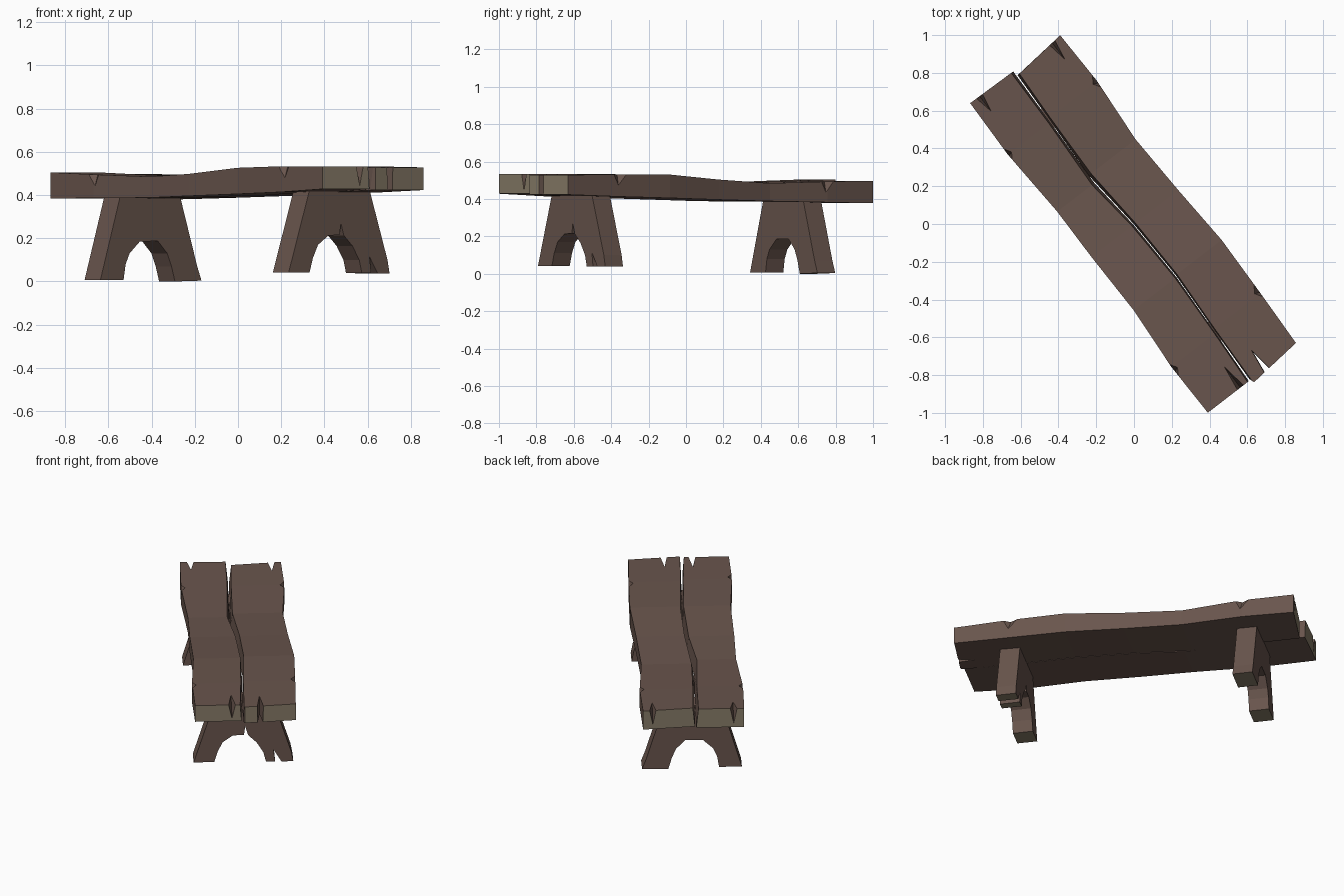
import bpy, bmesh, math
from mathutils import Matrix, Vector

cube = bpy.data.objects.get("Cube")
if cube:
    bpy.data.objects.remove(cube)

TURN = Matrix.Rotation(math.radians(-52.4), 4, 'Z')


def material(name, rgb):
    m = bpy.data.materials.new(name)
    m.use_nodes = True
    col = (*rgb, 1)
    m.diffuse_color = col
    bsdf = m.node_tree.nodes["Principled BSDF"]
    bsdf.inputs["Base Color"].default_value = col
    bsdf.inputs["Roughness"].default_value = 0.9
    return m


WOOD = material("brown wood", (0.141, 0.091, 0.074))
GRAIN = material("pale end grain", (0.25, 0.205, 0.142))


def make_object(name, bm):
    bmesh.ops.recalc_face_normals(bm, faces=bm.faces)
    mesh = bpy.data.meshes.new(name)
    bm.to_mesh(mesh)
    bm.free()
    mesh.materials.append(WOOD)
    mesh.materials.append(GRAIN)
    obj = bpy.data.objects.new(name, mesh)
    bpy.context.collection.objects.link(obj)
    return obj


def cut(obj, hulls):
    """Carve convex chips out of a part and bake the result."""
    cutters = []
    for pts in hulls:
        bm = bmesh.new()
        for p in pts:
            bm.verts.new(p)
        bmesh.ops.convex_hull(bm, input=bm.verts)
        c = make_object("chip_cutter", bm)
        c.hide_render = True
        cutters.append(c)
        mod = obj.modifiers.new("chip", 'BOOLEAN')
        mod.operation, mod.solver, mod.object = 'DIFFERENCE', 'EXACT', c
    bpy.context.view_layer.update()
    dg = bpy.context.evaluated_depsgraph_get()
    baked = bpy.data.meshes.new_from_object(obj.evaluated_get(dg))
    obj.modifiers.clear()
    obj.data = baked
    for c in cutters:
        bpy.data.objects.remove(c)


def end_split(tip, mouth, v, half, z, depth):
    """Wedge opening toward a plank end."""
    return [(tip, v, z), (mouth, v - half, z), (mouth, v + half, z), (mouth, v, z - depth)]


def edge_chip(u, side, z):
    """Shallow bite from a long top edge."""
    return [(u - 0.08, side * 0.325, z), (u + 0.08, side * 0.325, z),
            (u, side * 0.275, z), (u + 0.02, side * 0.325, z - 0.11)]


# Seat planks: cross-sections lofted along the length
# each station: outer u, inner u, outer v, seam v, seam half gap, top z, bottom z
def plank(name, side, stations, hulls):
    bm = bmesh.new()
    rings = []
    for uo, ui, vo, seam, gap, top, low in stations:
        inner = seam + side * gap
        rings.append([bm.verts.new(p) for p in (
            (uo, vo, top), (ui, inner, top),
            (ui, seam + side * 0.002, low), (uo, vo, low))])
    for a, b in zip(rings, rings[1:]):
        for i in range(4):
            j = (i + 1) % 4
            bm.faces.new((a[i], a[j], b[j], b[i]))
    for ring in (rings[0], rings[-1]):
        bm.faces.new(ring).material_index = 1
    obj = make_object(name, bm)
    cut(obj, hulls)
    obj.data.transform(TURN)


plank("left_plank", 1, [
    (-1.03, -1.0, 0.30, -0.01, 0.015, 0.497, 0.377),
    (-0.72, -0.72, 0.307, -0.02, 0.012, 0.493, 0.382),
    (-0.35, -0.35, 0.28, -0.035, 0.018, 0.484, 0.388),
    (0.0, 0.0, 0.295, -0.003, 0.012, 0.503, 0.396),
    (0.35, 0.35, 0.316, 0.008, 0.01, 0.53, 0.405),
    (0.70, 0.70, 0.307, -0.008, 0.008, 0.532, 0.413),
    (1.022, 1.052, 0.295, -0.02, 0.008, 0.528, 0.423),
], [
    end_split(-0.895, -1.045, 0.242, 0.025, 0.51, 0.12),
    end_split(0.905, 1.07, 0.085, 0.022, 0.54, 0.9),
    edge_chip(-0.72, 1, 0.505), edge_chip(0.68, 1, 0.545),
    # slanted inner corner
    [(u, v, z) for z in (0.3, 0.6) for u, v in ((0.99, -0.03), (1.07, -0.03), (1.07, 0.0))],
])

plank("right_plank", -1, [
    (-1.036, -1.03, -0.297, -0.012, 0.015, 0.505, 0.384),
    (-0.70, -0.70, -0.305, -0.02, 0.012, 0.495, 0.386),
    (-0.30, -0.30, -0.282, -0.032, 0.018, 0.485, 0.388),
    (0.0, 0.0, -0.285, -0.003, 0.012, 0.498, 0.396),
    (0.36, 0.36, -0.28, 0.008, 0.01, 0.526, 0.405),
    (0.72, 0.72, -0.305, -0.008, 0.008, 0.533, 0.414),
    (1.03, 1.03, -0.30, -0.024, 0.01, 0.533, 0.428),
], [
    end_split(-0.92, -1.05, -0.235, 0.025, 0.515, 0.12),
    end_split(0.87, 1.045, -0.082, 0.025, 0.545, 0.11),
    edge_chip(-0.70, -1, 0.508), edge_chip(0.74, -1, 0.545),
])


# Trestle legs: arched boards extruded through their thickness
def leg(name, u, outline):
    bm = bmesh.new()
    face = bm.faces.new([bm.verts.new((u - 0.06, v, z)) for v, z in outline])
    ext = bmesh.ops.extrude_face_region(bm, geom=[face])
    moved = [g for g in ext["geom"] if isinstance(g, bmesh.types.BMVert)]
    bmesh.ops.translate(bm, vec=Vector((0.12, 0, 0)), verts=moved)
    bmesh.ops.recalc_face_normals(bm, faces=bm.faces)
    for f in bm.faces:
        f.normal_update()
        if f.normal.z < -0.8 and f.calc_center_median().z < 0.1:
            f.material_index = 1
    make_object(name, bm).data.transform(TURN)


leg("back_leg", -0.72, [
    (-0.295, 0.008), (-0.16, 0.008), (-0.148, 0.08), (-0.125, 0.13), (-0.065, 0.185),
    (0.04, 0.187), (0.095, 0.13), (0.12, 0.07), (0.14, 0.0), (0.295, 0.004),
    (0.27, 0.07), (0.165, 0.41), (-0.175, 0.41)])

leg("front_leg", 0.71, [
    (-0.297, 0.042), (-0.175, 0.042), (-0.155, 0.11), (-0.125, 0.17), (-0.065, 0.213),
    (0.0, 0.215), (0.008, 0.27), (0.025, 0.213), (0.075, 0.165), (0.115, 0.10),
    (0.13, 0.04), (0.185, 0.038), (0.175, 0.115), (0.222, 0.038), (0.292, 0.038),
    (0.28, 0.10), (0.17, 0.44), (-0.17, 0.44)])
